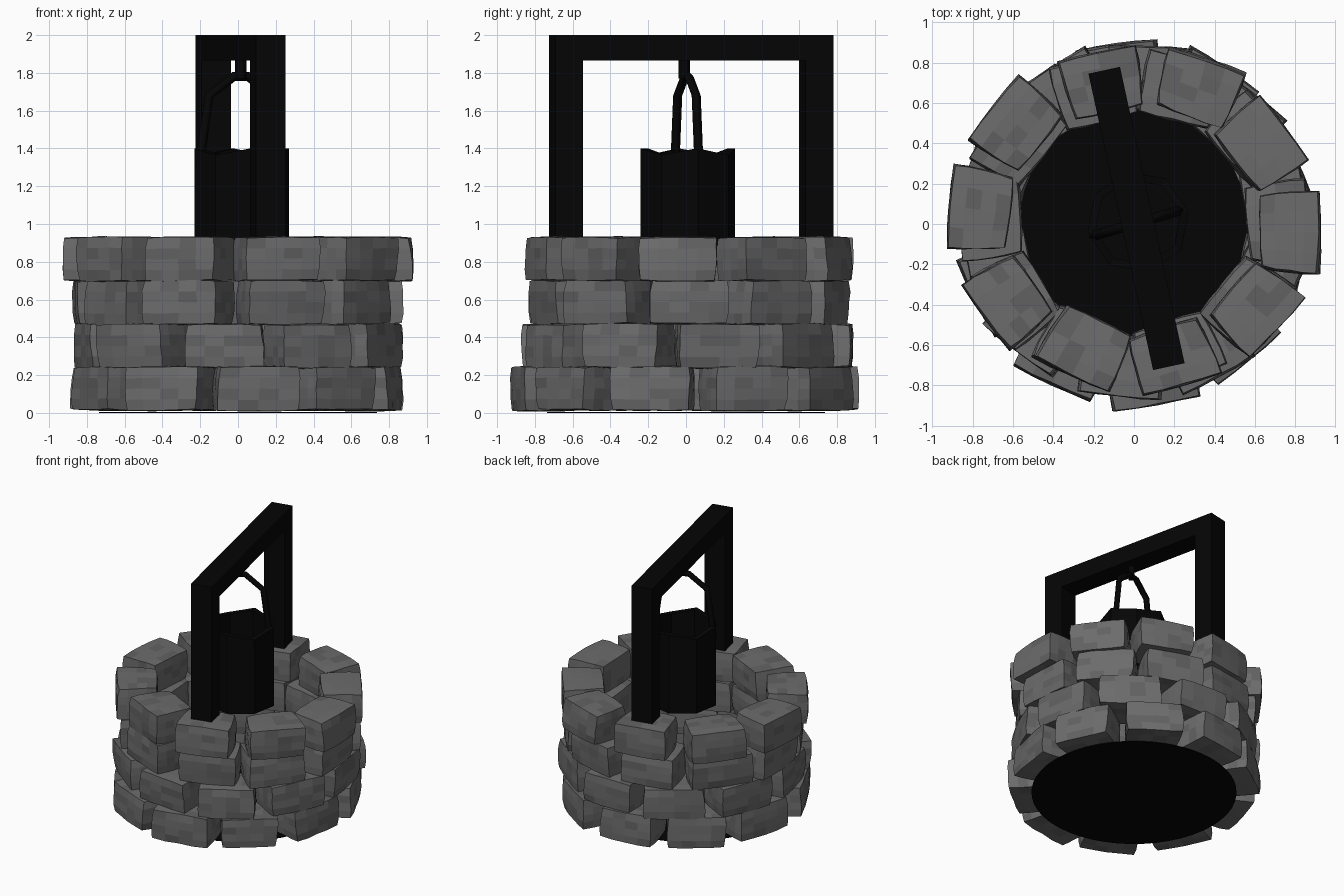
import bpy, bmesh, math, random
from mathutils import Matrix, Vector

if "Cube" in bpy.data.objects:
    bpy.data.objects.remove(bpy.data.objects["Cube"])

random.seed(11)


def material(name, v):
    m = bpy.data.materials.new(name)
    m.diffuse_color = (v, v, v, 1)
    m.use_nodes = True
    m.node_tree.nodes["Principled BSDF"].inputs["Base Color"].default_value = m.diffuse_color
    return m


STONE = material("stone grey", 0.15)
STONE_DARK = material("stone dark grey", 0.12)
BLACK = material("charred black", 0.0015)


def make(name, bm, *mats):
    bmesh.ops.recalc_face_normals(bm, faces=bm.faces[:])
    me = bpy.data.meshes.new(name)
    bm.to_mesh(me)
    bm.free()
    for m in mats:
        me.materials.append(m)
    ob = bpy.data.objects.new(name, me)
    bpy.context.collection.objects.link(ob)
    return ob


def jit(a):
    return random.uniform(-a, a)


def stone(name, x, y, z, angle, depth, length):
    """One rough pillow-shaped block: local x radial, local y tangential."""
    bm = bmesh.new()
    bmesh.ops.create_cube(bm, size=1)
    for v in bm.verts:                      # uneven corners
        v.co += Vector((jit(0.04), jit(0.03), jit(0.02)))
    bmesh.ops.subdivide_edges(bm, edges=bm.edges[:], cuts=3, use_grid_fill=True)
    for v in bm.verts:
        u = [min(1, abs(2 * c) ** 4) for c in v.co]
        taper = 0.93 + 0.14 * v.co.x        # narrower towards the shaft
        v.co = Vector((v.co.x * depth * (1 - 0.045 * (u[1] + u[2])),
                       v.co.y * length * taper * (1 - 0.035 * (u[0] + u[2])),
                       v.co.z * 0.238 * (1 - 0.035 * (u[0] + u[1]))))
        v.co += Vector((jit(0.003), jit(0.003), jit(0.002)))
    for f in bm.faces:
        f.material_index = int(random.random() < 0.25)
    bm.transform(Matrix.Translation((x, y, z)) @ Matrix.Rotation(math.radians(angle), 4, 'Z'))
    make(name, bm, STONE, STONE_DARK)


# lower three courses: first angle, outer x radius, outer y radius, y shift, mid height
courses = [(-12, 0.875, 0.91, 0.0, 0.130), (12, 0.865, 0.885, 0.01, 0.355),
           (-1, 0.875, 0.835, 0.025, 0.585)]
for c, (a0, rx, ry, cy, z) in enumerate(courses):
    for i in range(10):
        deg = a0 + 36 * i + jit(1.5)
        a = math.radians(deg)
        depth = random.uniform(0.30, 0.32)
        k = depth / 2 + random.uniform(0, 0.015)
        stone(f"wall_stone_{c + 1}_{i + 1}", (rx - k) * math.cos(a),
              cy + (ry - k) * math.sin(a), z, deg + jit(5), depth,
              random.uniform(0.42, 0.46))

# top course: x, y, facing
top = [(0.77, -0.04, 1), (0.625, 0.395, 38), (0.32, 0.675, 71), (-0.15, 0.705, 101),
       (-0.585, 0.49, 143), (-0.765, 0.075, 174), (-0.62, -0.385, 217),
       (-0.24, -0.615, 244), (0.19, -0.655, 288), (0.60, -0.415, 318)]
for i, (x, y, deg) in enumerate(top):
    stone(f"wall_stone_4_{i + 1}", x, y, 0.815, deg, 0.305, 0.42)

# dark floor disc closing the shaft
bm = bmesh.new()
bmesh.ops.create_cone(bm, cap_ends=True, segments=48, radius1=0.735,
                      radius2=0.735, depth=0.006,
                      matrix=Matrix.Translation((0, 0, 0.003)))
make("shaft_floor", bm, BLACK)

# frame: one closed gate profile, turned about z
FRAME = Matrix.Translation((0.0125, 0.0275, 0)) @ Matrix.Rotation(math.radians(12.3), 4, 'Z')
H, T, W = 0.7525, 0.15, 0.16
profile = [(-H, 0.9), (-H, 2.0), (H, 2.0), (H, 0.9),
           (H - T, 0.9), (H - T, 1.865), (-H + T, 1.865), (-H + T, 0.9)]
bm = bmesh.new()
face = bm.faces.new([bm.verts.new((-W / 2, y, z)) for y, z in profile])
ext = bmesh.ops.extrude_face_region(bm, geom=[face])
for v in ext["geom"]:
    if isinstance(v, bmesh.types.BMVert):
        v.co.x += W
bm.transform(FRAME)
make("gate_frame", bm, BLACK)

# bucket: open eight-sided tub with an uneven rim
BC = Vector((0.02, 0.01, 0))
rings = [(0.256, 0.78), (0.256, 1.40), (0.215, 1.40), (0.215, 0.84)]
bm = bmesh.new()
loops = []
for r, z in rings:
    ring = []
    for i in range(8):
        a = math.radians(12 + 45 * i)
        dz = -0.035 * (i % 2) if z > 1.3 else 0
        ring.append(bm.verts.new((BC.x + r * math.cos(a), BC.y + r * math.sin(a), z + dz)))
    loops.append(ring)
for lo, hi in zip(loops, loops[1:]):
    for i in range(8):
        j = (i + 1) % 8
        bm.faces.new((lo[i], lo[j], hi[j], hi[i]))
bm.faces.new(loops[0])
bm.faces.new(loops[-1])
make("bucket", bm, BLACK)


def rod(name, pts, r):
    """Bent bar along a path."""
    cu = bpy.data.curves.new(name, 'CURVE')
    cu.dimensions = '3D'
    cu.bevel_depth = r
    cu.bevel_resolution = 0
    cu.use_fill_caps = True
    sp = cu.splines.new('POLY')
    sp.points.add(len(pts) - 1)
    for p, q in zip(sp.points, pts):
        p.co = (*q, 1)
    cu.materials.append(BLACK)
    ob = bpy.data.objects.new(name, cu)
    bpy.context.collection.objects.link(ob)


# bucket handle and the short hanger under the beam
arch = [(-0.225, 1.30), (-0.215, 1.40), (-0.175, 1.68), (-0.04, 1.78),
        (0.04, 1.78), (0.175, 1.68), (0.215, 1.40), (0.225, 1.30)]
d = Vector((0.96, 0.28))
rod("bucket_handle", [(0.015 + s * d.x, 0.005 + s * d.y, z) for s, z in arch], 0.025)
rod("hanger", [(0.015, -0.01, 1.77), (0.015, -0.01, 1.88)], 0.03)
